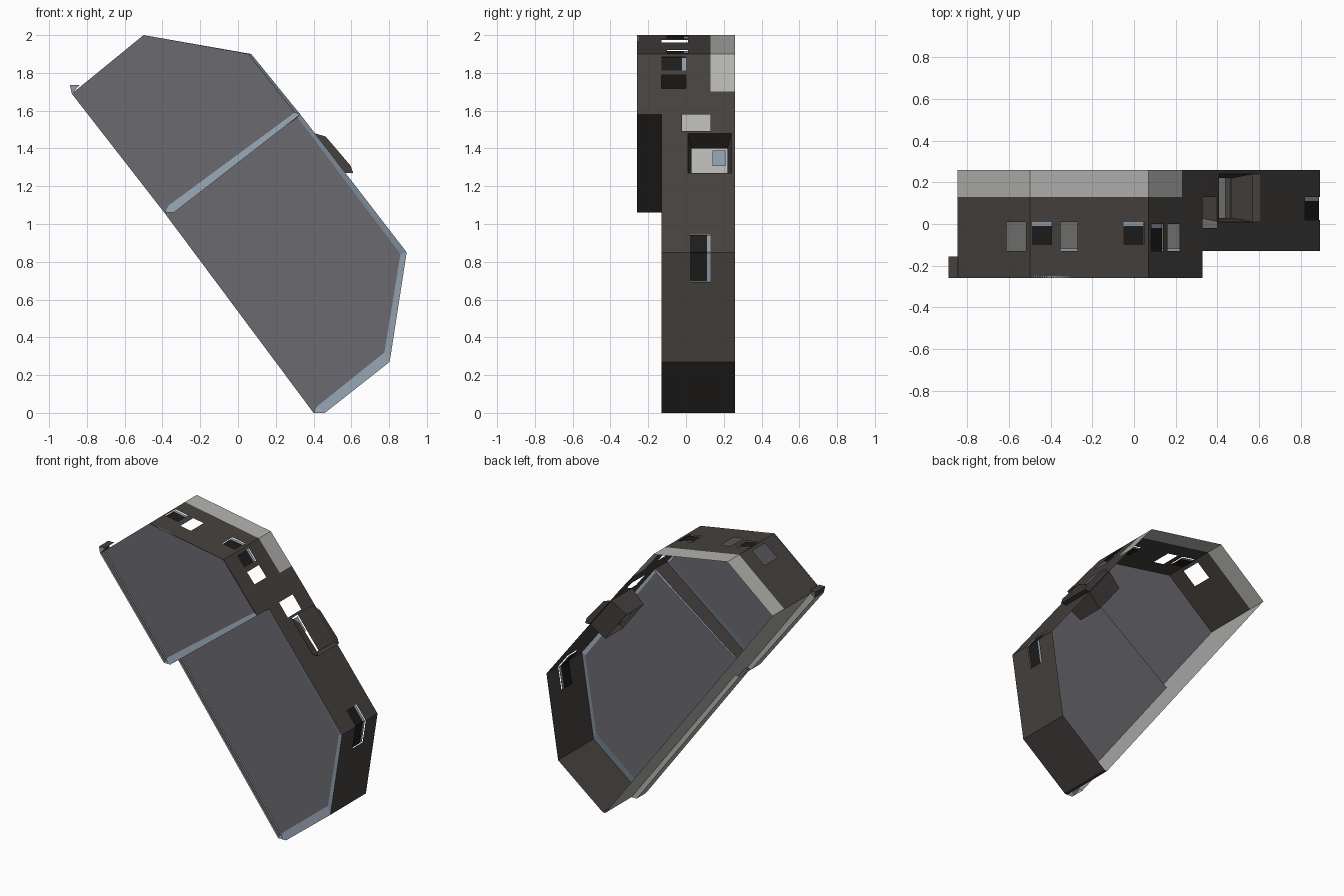
import bpy, bmesh
from mathutils import Vector

if "Cube" in bpy.data.objects:
    bpy.data.objects.remove(bpy.data.objects["Cube"])

# Materials
def mat(name, c):
    m = bpy.data.materials.new(name)
    m.diffuse_color = (*c, 1)
    m.use_nodes = True
    m.node_tree.nodes["Principled BSDF"].inputs["Base Color"].default_value = m.diffuse_color
    return m

BROWN = mat("dark_brown", (.062, .053, .049))
LIGHT = mat("light_grey", (.45, .45, .43))
GREY = mat("panel_grey", (.145, .142, .16))
BLUE = mat("pale_blue", (.27, .33, .40))
BLACK = mat("window_black", (.012, .012, .012))

# Key corners of the profile in the xz plane
E, T1, T2 = (-.88, 1.69), (-.5, 2.0), (.07, 1.9)
S, R, B = (.33, 1.58), (.893, .85), (.803, .27)
F, F0, M = (.46, 0), (.40, 0), (-.39, 1.06)
# Base wall line, set in from the panel edge
EB, FB, MB = (-.848, 1.715), (.44, 0), (-.36, 1.066)

def lerp(a, b, t):
    return (a[0] + (b[0] - a[0]) * t, a[1] + (b[1] - a[1]) * t)

def make(name, faces):
    """Object from a list of (points, material)."""
    bm = bmesh.new()
    mats = []
    for pts, m in faces:
        if m not in mats:
            mats.append(m)
        bm.faces.new([bm.verts.new(p) for p in pts]).material_index = mats.index(m)
    bmesh.ops.remove_doubles(bm, verts=bm.verts, dist=1e-5)
    me = bpy.data.meshes.new(name)
    bm.to_mesh(me)
    bm.free()
    for m in mats:
        me.materials.append(m)
    ob = bpy.data.objects.new(name, me)
    bpy.context.collection.objects.link(ob)
    return ob

def strip(a, b, y0, y1):
    return [(a[0], y0, a[1]), (b[0], y0, b[1]), (b[0], y1, b[1]), (a[0], y1, a[1])]

def wall(name, a, b, y0, y1, m=BROWN, holes=(), band=0):
    """Sheet wall from a to b with rectangular holes (t0, t1, y0, y1)
    and a light band behind y = .13 up to fraction band."""
    ts, ys = {0, 1, band}, {y0, y1}
    if band:
        ys.add(.13)
    for h in holes:
        ts |= set(h[:2])
        ys |= set(h[2:])
    ts, ys = sorted(ts), sorted(ys)
    faces = []
    for t0, t1 in zip(ts, ts[1:]):
        for c0, c1 in zip(ys, ys[1:]):
            t, y = (t0 + t1) / 2, (c0 + c1) / 2
            if any(h[0] < t < h[1] and h[2] < y < h[3] for h in holes):
                continue
            k = LIGHT if t < band and y > .13 else m
            faces.append((strip(lerp(a, b, t0), lerp(a, b, t1), c0, c1), k))
    make(name, faces)

def out(a, b, t, d):
    """Point on wall line pushed outwards by d."""
    n = Vector((-(b[1] - a[1]), b[0] - a[0])).normalized() * d
    p = lerp(a, b, t)
    return (p[0] + n.x, p[1] + n.y)

def window(name, a, b, t0, t1, y0, y1):
    """Recessed black pane with a pale edge."""
    p, q = out(a, b, t0, -.006), out(a, b, t1, -.006)
    make(name, [(strip(p, q, y0, y1 - .02), BLACK), (strip(p, q, y1 - .02, y1), BLUE)])

# Shell walls; window openings are filled by panes below
top_wins = [(.02, .19, -.10, .01), (.79, .96, -.10, .01)]
slope_win = (.05, .27, -.13, 0)
cor_up, cor_low = (.87, 1, .02, .13), (0, .27, .02, .13)
wall("upper_end_wall", EB, T1, -.26, .26, holes=[(.68, .95, -.13, .01)], band=1)
wall("top_wall", T1, T2, -.26, .26, holes=top_wins + [(.26, .40, -.13, .01)], band=1)
wall("upper_slope_wall", T2, S, -.26, .26,
     holes=[slope_win, (.35, .57, -.13, 0)], band=.62)
wall("lower_slope_wall", S, R, -.13, .26,
     holes=[(0, .12, -.02, .13), (.137, .425, .01, .24), cor_up])
wall("side_wall", R, B, -.13, .26, holes=[cor_low])
wall("lower_end_wall", B, F, -.13, .26)
wall("foot_strip", F, FB, -.13, .26)
wall("step_wall", S, (-.34, 1.06), -.26, -.13)
wall("step_foot", (-.34, 1.06), M, -.26, -.13)
wall("lower_base", FB, MB, -.13, .26, LIGHT)
wall("upper_base", MB, EB, -.26, .26, LIGHT)

# Windows
for i, w in enumerate(top_wins):
    window("top_window_%d" % i, T1, T2, *w)
window("slope_window", T2, S, *slope_win)
window("corner_window_upper", S, R, *cor_up)
window("corner_window_lower", R, B, *cor_low)

# Front panels with pale bevelled trim on the right and lower sides
def panel(name, outer, inner, y):
    d = y + .012
    faces = [([(x, d, z) for x, z in inner], GREY)]
    n = len(outer)
    for i in range(n):
        j = (i + 1) % n
        loop = [(outer[i], y), (outer[j], y), (inner[j], d), (inner[i], d)]
        pts = [(p[0], yy, p[1]) for p, yy in loop]
        if len({(round(p[0], 3), round(p[2], 3)) for p in pts}) > 2:
            faces.append((pts, BLUE))
    make(name, faces)

panel("lower_front_panel", [M, F0, F, B, R, S],
      [M, F0, (.42, .035), (.775, .32), (.86, .84), (.315, 1.565)], -.13)
panel("upper_front_panel", [E, M, (-.34, 1.06), S, T2, T1],
      [E, M, (-.365, 1.10), (.30, 1.59), (.055, 1.9), T1], -.26)

# Light cornice along the base edge behind each panel
def cornice(name, a, b, ia, ib, y):
    make(name, [(strip(a, b, y, y + .10), LIGHT),
                ([(p[0], y + .10, p[1]) for p in (a, b, ib, ia)], LIGHT)])

cornice("lower_cornice", F0, M, FB, MB, -.13)
cornice("upper_cornice", M, E, MB, EB, -.26)

# Corner tab at the upper end
make("corner_tab", [(strip((-.89, 1.735), (-.845, 1.735), -.26, -.155), BROWN),
                    (strip((-.89, 1.735), E, -.26, -.155), BROWN),
                    ([(-.89, -.26, 1.735), (E[0], -.26, E[1]), (-.84, -.26, 1.735)], BLUE)])

# Deep dormer opening: tube through the slope with flared side cheeks
a0, a1 = lerp(S, R, .137), lerp(S, R, .425)
c0, c1, b1 = out(S, R, .19, .035), out(S, R, .41, .045), (.61, 1.27)
i0, i1 = out(S, R, .137, -.13), out(S, R, .425, -.13)
def cheek(y, yi):
    return [([(p[0], y, p[1]) for p in (a0, c0, c1, b1, a1)], BROWN),
            ([(a0[0], y, a0[1]), (a1[0], y, a1[1]),
              (i1[0], yi, i1[1]), (i0[0], yi, i0[1])], BROWN)]
def reveal(a, i):
    return ([(a[0], .01, a[1]), (a[0], .24, a[1]), (i[0], .22, i[1]), (i[0], .03, i[1])], BROWN)
make("dormer", cheek(.01, .03) + cheek(.24, .22) + [
    reveal(a0, i0), reveal(a1, i1), (strip(a1, b1, .01, .24), BROWN)])
# Pale pane inside the dormer
make("dormer_pane", [(strip(lerp(i0, i1, .05), lerp(i0, i1, .45), .14, .21), BLUE)])
